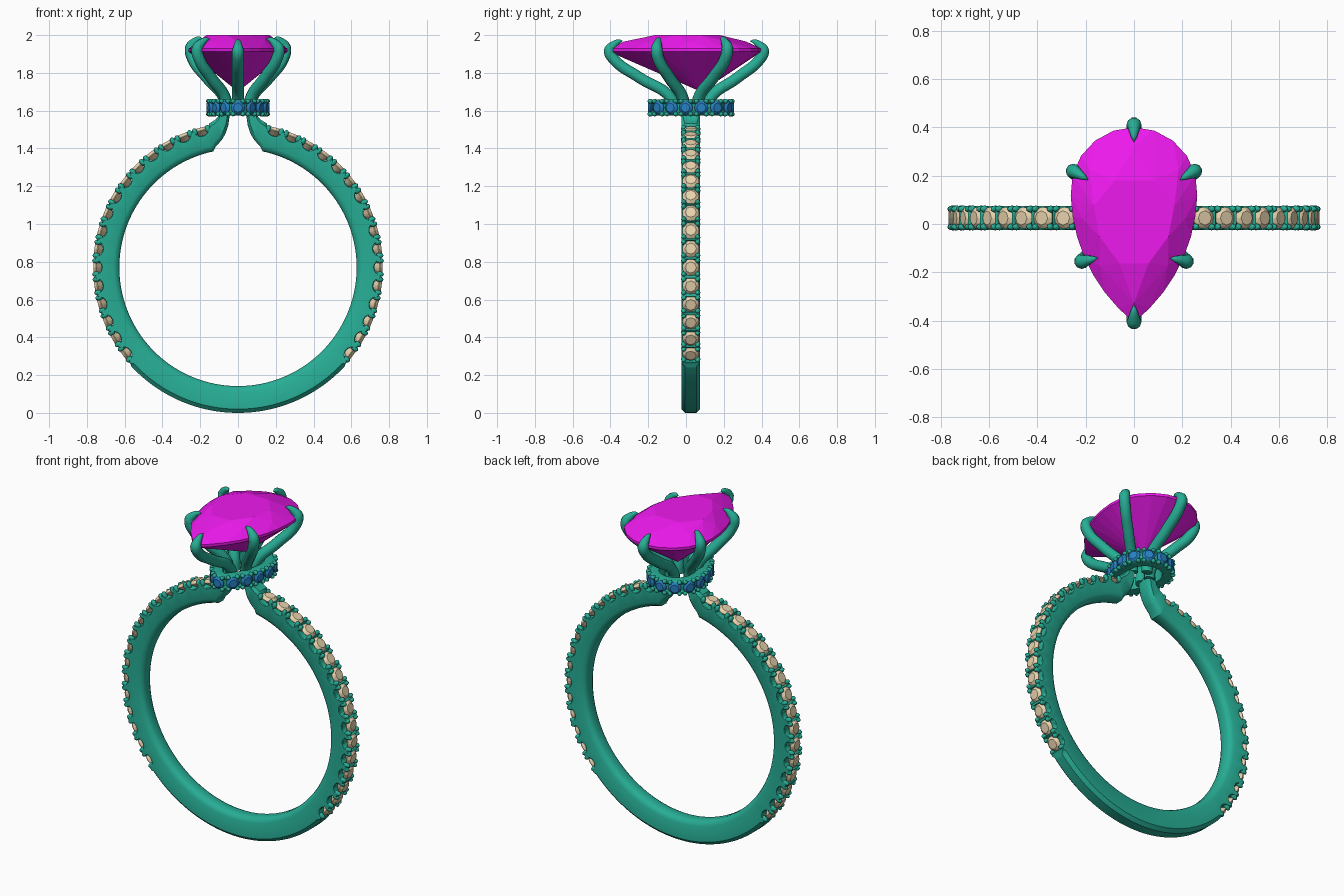
import bpy, bmesh, math
from mathutils import Vector, Matrix

if "Cube" in bpy.data.objects:
    bpy.data.objects.remove(bpy.data.objects["Cube"])

YC = 0.025                       # the band sits slightly behind centre
CZ, RO, RI = 0.77, 0.77, 0.628   # band centre height, outer and inner radius
FIRST, STEP, COUNT = -37.5, 7.5, 16


def material(name, rgb):
    m = bpy.data.materials.new(name)
    m.diffuse_color = (*rgb, 1)
    m.use_nodes = True
    m.node_tree.nodes["Principled BSDF"].inputs["Base Color"].default_value = m.diffuse_color
    return m


METAL = material("teal_metal", (0.02, 0.42, 0.30))
PEAR = material("magenta_gem", (0.85, 0.01, 0.85))
BLUE = material("blue_gem", (0.02, 0.22, 0.55))
SAND = material("sand_gem", (0.80, 0.65, 0.42))


def finish(bm, name, mat, smooth=None):
    bmesh.ops.recalc_face_normals(bm, faces=bm.faces[:])
    me = bpy.data.meshes.new(name)
    bm.to_mesh(me)
    bm.free()
    ob = bpy.data.objects.new(name, me)
    bpy.context.collection.objects.link(ob)
    me.materials.append(mat)
    if smooth:
        bpy.ops.object.select_all(action='DESELECT')
        ob.select_set(True)
        bpy.context.view_layer.objects.active = ob
        bpy.ops.object.shade_smooth_by_angle(angle=math.radians(smooth))
    return ob


def loft(bm, rings, closed):
    vs = [[bm.verts.new(p) for p in r] for r in rings]
    n = len(vs[0])
    for i in range(len(vs) if closed else len(vs) - 1):
        a, b = vs[i], vs[(i + 1) % len(vs)]
        for k in range(n):
            bm.faces.new((a[k], a[(k + 1) % n], b[(k + 1) % n], b[k]))
    return vs


def hull(bm, pts):
    bmesh.ops.convex_hull(bm, input=[bm.verts.new(p) for p in pts])


def frame(loc, out, side):
    """Matrix whose z axis is 'out' and y axis is 'side'."""
    m = Matrix((side.cross(out), side, out)).transposed().to_4x4()
    m.translation = loc
    return m


def small_gem(bm, m, r):
    pts = [(0, 0, -0.85 * r)]
    for n, s, z in ((16, 1, -0.04), (16, 1, 0.04), (8, 0.66, 0.36)):
        pts += [(s * r * math.cos(2 * math.pi * k / n), s * r * math.sin(2 * math.pi * k / n), z * r)
                for k in range(n)]
    hull(bm, [m @ Vector(p) for p in pts])


def bead(bm, m, x, y, z, r, h):
    bmesh.ops.create_uvsphere(bm, u_segments=8, v_segments=6, radius=1,
                              matrix=m @ Matrix.Translation((x, y, z)) @ Matrix.Diagonal((r, r, h, 1)))


def pear(R, top, tip, d, n):
    """Even points and normals round a pear outline, offset outward by d."""
    yc = top - R
    L = yc - tip
    rho = (R * R + L * L) / (2 * R)
    amax = math.asin(L / rho)
    half = []
    for k in range(601):
        a = math.pi / 2 - math.pi * k / 600
        if a >= 0:
            c, r = (0, yc), R
        elif a >= -amax:
            c, r = (R - rho, yc), rho
        else:
            c, r = (0, tip), 0
        nv = Vector((math.cos(a), math.sin(a), 0))
        half.append((Vector((*c, 0)) + nv * (r + d), nv))
    flip = Vector((-1, 1, 1))
    pts = half + [(p * flip, v * flip) for p, v in reversed(half)]
    cum = [0]
    for (p, _), (q, _) in zip(pts, pts[1:]):
        cum.append(cum[-1] + (q - p).length)
    out, j = [], 0
    for k in range(n):
        t = cum[-1] * k / n
        while cum[j + 1] <= t:
            j += 1
        f = (t - cum[j]) / (cum[j + 1] - cum[j])
        out.append((pts[j][0].lerp(pts[j + 1][0], f), pts[j][1].lerp(pts[j + 1][1], f).normalized()))
    return out


# Shank: half a band with scalloped stone seats, sweeping up to the head, mirrored
def scallop(deg):
    if deg < FIRST - STEP * 0.6:
        return 0
    i = min(max(round((deg - FIRST) / STEP), 0), COUNT - 1)
    d = math.radians(deg - FIRST - STEP * i) * 0.755 / 0.043
    return 0.006 + 0.042 * math.sqrt(max(0, 1 - d * d))


stations = []
for k in range(179):
    deg = -90 + k * 168 / 178
    u = Vector((math.cos(math.radians(deg)), 0, math.sin(math.radians(deg))))
    c = Vector((0, YC, CZ))
    stations.append((c + u * RI, c + u * RO, scallop(deg)))
for xi, zi, xo, zo in ((.118, 1.410, .152, 1.533), (.088, 1.442, .134, 1.543), (.066, 1.478, .119, 1.553),
                       (.052, 1.520, .107, 1.568), (.046, 1.56, .101, 1.585), (.045, 1.60, .100, 1.605)):
    stations.append((Vector((xi, YC, zi)), Vector((xo, YC, zo)), 0))
rings = []
for a, b, s in stations:
    u = (b - a).normalized()
    T = (b - a).length
    k = T / (RO - RI)
    e = 0.02 * k if s == 0 else 0.004
    prof = ((0, -.022), (.008 * k, -.038), (.03 * k, -.05), (T - s - e, -.05), (T - s, -.05 + e),
            (T - s, .05 - e), (T - s - e, .05), (.03 * k, .05), (.008 * k, .038), (0, .022))
    rings.append([a + u * t + Vector((0, y, 0)) for t, y in prof])
bm = bmesh.new()
bm.faces.new(loft(bm, rings, False)[-1])
shank = finish(bm, "shank", METAL, 40)
mod = shank.modifiers.new("mirror", 'MIRROR')
mod.use_clip = True

# Shank stones and the beads that hold them
gems, beads = bmesh.new(), bmesh.new()
for i in range(COUNT):
    a = math.radians(FIRST + STEP * i)
    for sx in (1, -1):
        u = Vector((sx * math.cos(a), 0, math.sin(a)))
        m = frame(Vector((0, YC, CZ)) + u * 0.750, u, Vector((0, 1, 0)))
        small_gem(gems, m, 0.045)
        for x in (-.036, .036):
            for y in (-.037, .037):
                bead(beads, m, x, y, 0, 0.0145, 0.022)
finish(gems, "shank_stones", SAND)
finish(beads, "shank_beads", METAL, 60)

# Collar under the head, with its own row of stones
COLLAR = (0.085, 0.174, -0.12)
prof = ((-.055, 1.578), (-.01, 1.574), (.003, 1.580), (.003, 1.590), (-.007, 1.598),
        (-.007, 1.634), (.003, 1.642), (.003, 1.652), (-.01, 1.658), (-.055, 1.654))
bm = bmesh.new()
loft(bm, [[p + v * o + Vector((0, 0, z)) for o, z in prof] for p, v in pear(*COLLAR, 0.068, 84)], True)
finish(bm, "collar", METAL, 35)
gems, beads = bmesh.new(), bmesh.new()
for k, (p, v) in enumerate(pear(*COLLAR, 0.068, 28)):
    m = frame(p + Vector((0, 0, 1.616)), v, Vector((0, 0, 1)))
    if k % 2 == 0:
        small_gem(gems, m, 0.037)
        for x in (-.026, .026):
            for y in (-.034, .034):
                bead(beads, m, x, y, 0, 0.013, 0.016)
finish(gems, "collar_stones", BLUE)
finish(beads, "collar_beads", METAL, 60)

# Pear-cut centre stone: girdle, crown, table and pavilion
def gem_ring(n, sx, sy, z, shift=0):
    pts = [p for p, _ in pear(0.262, 0.40, -0.407, 0, n * 2)][shift::2]
    return [(p.x * sx, -0.01 + (p.y + 0.01) * sy, z) for p in pts]


bm = bmesh.new()
hull(bm, gem_ring(24, 1, 1, 1.912) + gem_ring(24, 1, 1, 1.928) + gem_ring(8, .84, .80, 1.966)
     + gem_ring(8, .64, .50, 2.0, 1) + [(0, 0.08, 1.70)])
finish(bm, "centre_stone", PEAR)

# Claw prongs: foot, belly, girdle and a pointed tip folded over the stone
def prong(name, foot, girdle, tip, lift):
    f, g, t = (Vector((*p, 0)) for p in (foot, girdle, tip))
    z = Vector((0, 0, 1))
    path = ((f * 0.85 + Vector((0, .004, 1.585)), 1), (f + z * 1.66, 1),
            (f.lerp(g, .52) + z * 1.775, 1), (f.lerp(g, .93) + z * 1.872, 1),
            (g + z * (1.918 + lift), 1.0), (g.lerp(t, .32) + z * (1.948 + lift), .72),
            (g.lerp(t, .7) + z * (1.966 + lift), .42), (t + z * (1.968 + lift), .06))
    cu = bpy.data.curves.new(name, 'CURVE')
    cu.dimensions = '3D'
    cu.bevel_depth = 0.031
    cu.bevel_resolution = 3
    cu.resolution_u = 6
    cu.use_fill_caps = True
    sp = cu.splines.new('BEZIER')
    sp.bezier_points.add(len(path) - 1)
    for bp, (co, r) in zip(sp.bezier_points, path):
        bp.co, bp.radius = co, r
        bp.handle_left_type = bp.handle_right_type = 'AUTO'
    tmp = bpy.data.objects.new(name + "_curve", cu)
    bpy.context.collection.objects.link(tmp)
    bpy.context.view_layer.update()
    me = tmp.evaluated_get(bpy.context.evaluated_depsgraph_get()).to_mesh()
    bm = bmesh.new()
    bm.from_mesh(me)
    bpy.data.objects.remove(tmp)
    finish(bm, name, METAL, 60)


prong("front_prong", (0, -.075), (0, -.405), (0, -.335), 0)
prong("back_prong", (0, .125), (0, .410), (0, .340), 0)
for sx, side in ((1, "right"), (-1, "left")):
    prong(side + "_front_prong", (sx * .065, -.015), (sx * .215, -.155), (sx * .150, -.140), .01)
    prong(side + "_back_prong", (sx * .070, .065), (sx * .250, .218), (sx * .190, .183), .015)
